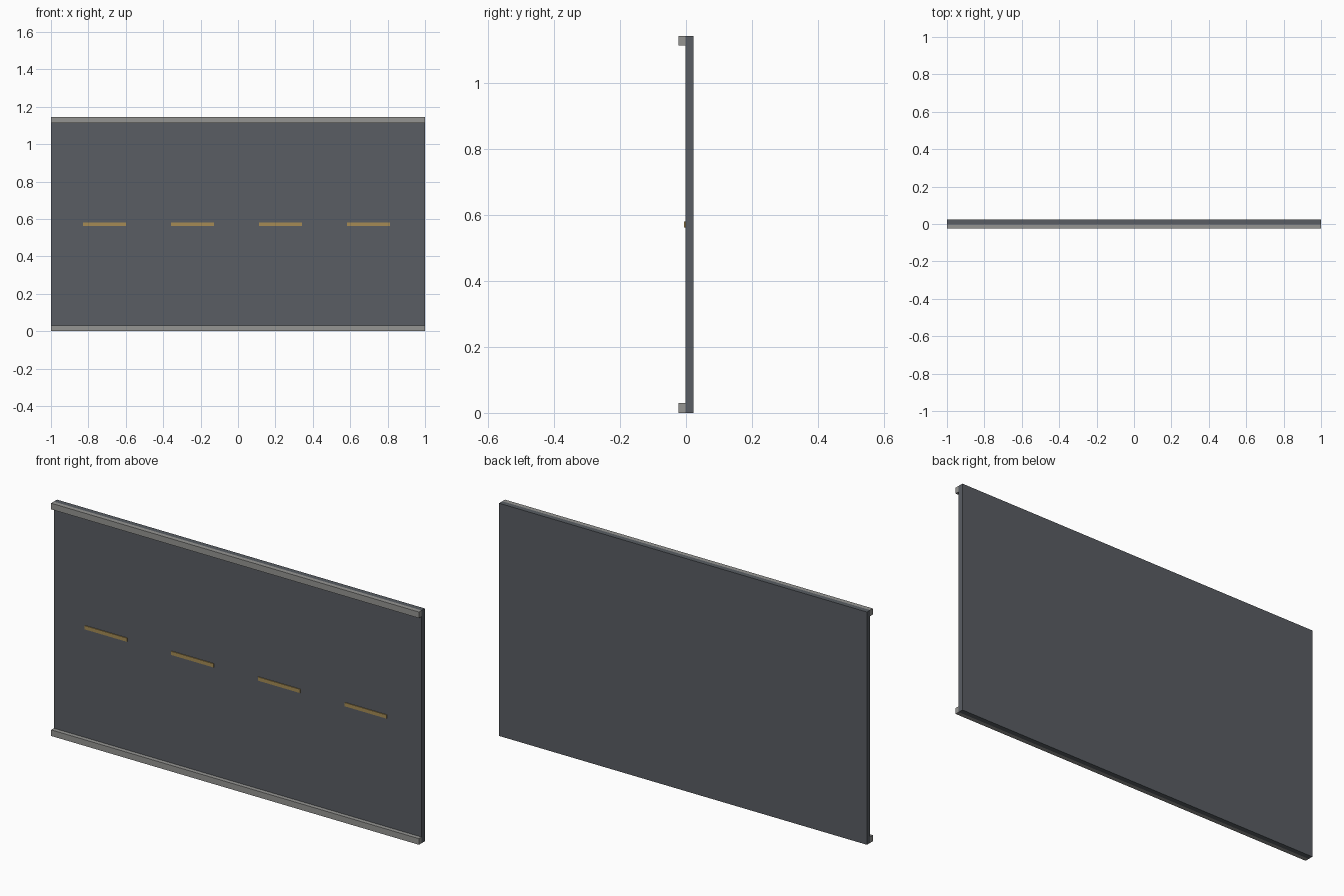
import bpy

if "Cube" in bpy.data.objects:
    bpy.data.objects.remove(bpy.data.objects["Cube"])

HEIGHT = 1.144
FACE_Y = -0.002      # front surface of the road slab
CURB_H = 0.03


def material(name, rgb):
    mat = bpy.data.materials.new(name)
    mat.diffuse_color = (*rgb, 1)
    mat.use_nodes = True
    mat.node_tree.nodes["Principled BSDF"].inputs["Base Color"].default_value = mat.diffuse_color
    return mat


def box(name, lo, hi, mat):
    centre = [(a + b) / 2 for a, b in zip(lo, hi)]
    bpy.ops.mesh.primitive_cube_add(size=1, location=centre)
    obj = bpy.context.object
    obj.name = name
    obj.scale = [b - a for a, b in zip(lo, hi)]
    bpy.ops.object.transform_apply(location=False, rotation=False, scale=True)
    obj.data.materials.append(mat)
    return obj


asphalt = material("asphalt", (0.10, 0.11, 0.125))
concrete = material("concrete", (0.30, 0.30, 0.29))
paint = material("lane_paint", (0.38, 0.26, 0.09))

# Road slab
box("road_slab", (-1, FACE_Y, 0), (1, 0.023, HEIGHT), asphalt)

# Curbs along both long edges
for name, z in (("lower_curb", 0), ("upper_curb", HEIGHT - CURB_H)):
    box(name, (-1, -0.023, z), (1, FACE_Y, z + CURB_H), concrete)

# Dashed centre line
for i in range(4):
    x = -0.715 + i * 0.471
    box(f"lane_dash_{i + 1}", (x - 0.115, -0.006, HEIGHT / 2 - 0.009),
        (x + 0.115, FACE_Y, HEIGHT / 2 + 0.009), paint)
